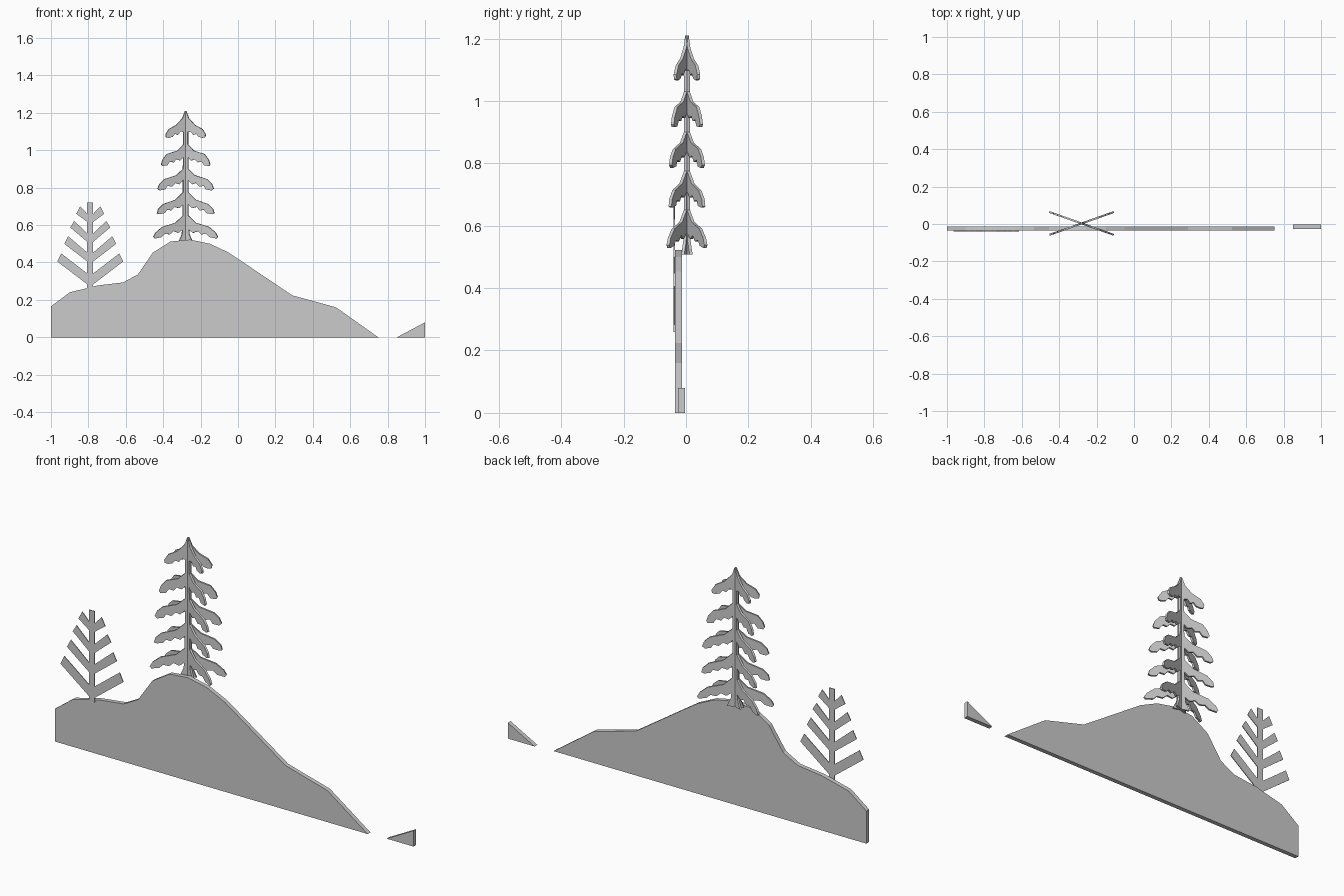
import bpy, bmesh
from math import radians, cos


def plate(name, outlines, y0, y1, location=(0, 0, 0), turn=0):
    """Flat cut-out: extrude x/z outlines from y0 to y1."""
    bm = bmesh.new()
    for pts in outlines:
        face = bm.faces.new([bm.verts.new((x, y0, z)) for x, z in pts])
        new = bmesh.ops.extrude_face_region(bm, geom=[face])["geom"]
        verts = [v for v in new if isinstance(v, bmesh.types.BMVert)]
        bmesh.ops.translate(bm, verts=verts, vec=(0, y1 - y0, 0))
        # keep the front face closed
        if not face.is_valid:
            bm.faces.new([v for v in bm.verts if v not in verts])
    bmesh.ops.recalc_face_normals(bm, faces=bm.faces)
    mesh = bpy.data.meshes.new(name)
    bm.to_mesh(mesh)
    bm.free()
    obj = bpy.data.objects.new(name, mesh)
    obj.location = location
    obj.rotation_euler.z = turn
    bpy.context.collection.objects.link(obj)
    return obj


# Hill and the small slope at the far end
hill = [(-1, 0), (-1, .165), (-.90, .24), (-.75, .277), (-.615, .293),
        (-.535, .336), (-.455, .453), (-.36, .512), (-.257, .522),
        (-.15, .50), (-.05, .453), (.29, .224), (.524, .16), (.75, 0)]
plate("hill", [hill], -.035, -.013)
plate("far_slope", [[(.85, 0), (1, 0), (1, .08)]], -.026, -.004)

# Bare sapling: trunk plus mirrored slanted branches
cx, hw = -.79, .016
parts = [[(cx - hw, .26), (cx + hw, .26), (cx + hw, .72), (cx - hw, .72)]]
# trunk low, trunk high, tip reach, tip low, tip high
for low, high, reach, tip_low, tip_high in [
        (.283, .341, .176, .405, .448), (.405, .453, .139, .50, .54),
        (.51, .555, .107, .587, .622), (.617, .66, .075, .66, .70)]:
    for s in (-1, 1):
        parts.append([(cx + s * hw, low), (cx + s * reach, tip_low),
                      (cx + s * (reach - .021), tip_high), (cx + s * hw, high)])
plate("sapling", parts, -.040, -.036)

# Pine: half outline of drooping scalloped boughs (offset, height)
turn = radians(19.5)
half = [(.003, 1.21),
        (.018, 1.17), (.05, 1.135), (.09, 1.113), (.107, 1.085), (.105, 1.07),
        (.09, 1.066), (.07, 1.072), (.058, 1.088), (.042, 1.082), (.028, 1.10),
        (.013, 1.098),
        (.013, 1.03), (.045, .997), (.10, .98), (.123, .95), (.131, .925),
        (.125, .916), (.10, .918), (.085, .94), (.065, .935), (.05, .952),
        (.03, .945), (.013, .963),
        (.014, .90), (.05, .866), (.115, .845), (.14, .82), (.15, .795),
        (.138, .785), (.11, .79), (.098, .81), (.075, .805), (.055, .825),
        (.035, .818), (.014, .84),
        (.014, .775), (.055, .735), (.12, .712), (.147, .685), (.153, .662),
        (.14, .658), (.112, .664), (.10, .682), (.077, .678), (.06, .697),
        (.035, .69), (.015, .71),
        (.015, .65), (.055, .612), (.125, .59), (.16, .56), (.172, .538),
        (.165, .528), (.13, .535), (.112, .553), (.085, .55), (.065, .568),
        (.04, .558), (.018, .575),
        (.02, .55), (.038, .508)]
half = [(x / cos(turn), z) for x, z in half]
pine = half + [(-x, z) for x, z in reversed(half)]
# two crossed cut-outs
for name, angle in (("pine_panel_a", turn), ("pine_panel_b", -turn)):
    plate(name, [pine], -.005, .005, (-.28, .003, 0), angle)
